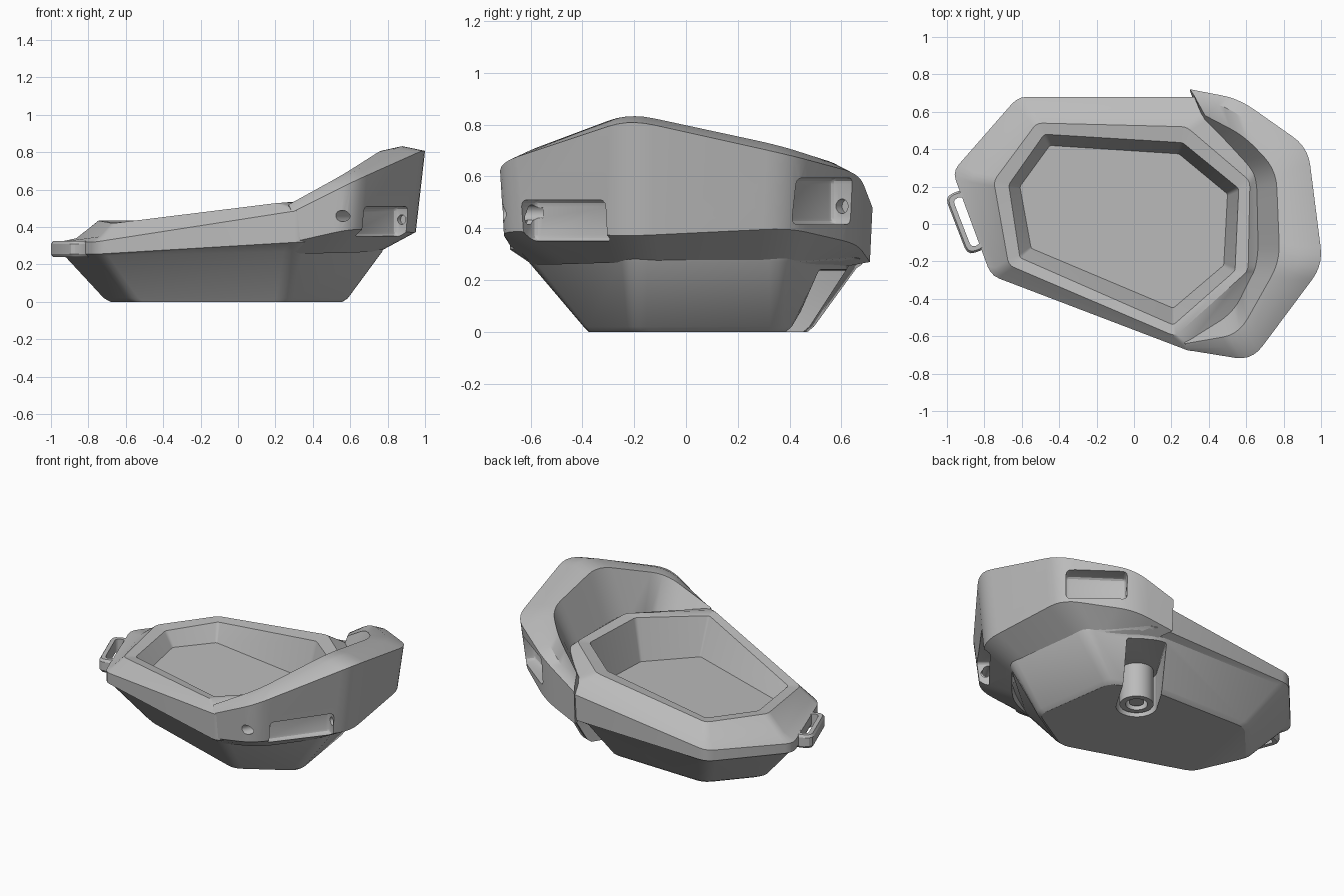
import bpy, bmesh, math
from mathutils import Vector, Matrix

if "Cube" in bpy.data.objects:
    bpy.data.objects.remove(bpy.data.objects["Cube"], do_unlink=True)

grey = bpy.data.materials.new("plain grey")
grey.use_nodes = True
GREY = (0.5, 0.5, 0.5, 1)
grey.diffuse_color = GREY
grey.node_tree.nodes["Principled BSDF"].inputs["Base Color"].default_value = GREY


def finish(name, bm):
    """Turn a bmesh into a linked object with the grey material."""
    bmesh.ops.recalc_face_normals(bm, faces=bm.faces)
    mesh = bpy.data.meshes.new(name)
    bm.to_mesh(mesh)
    bm.free()
    mesh.materials.append(grey)
    obj = bpy.data.objects.new(name, mesh)
    bpy.context.collection.objects.link(obj)
    return obj


def rounded(points, dist, closed=True, steps=4):
    """Replace each corner of a path by a short curve."""
    pts = [Vector(p) for p in points]
    out = []
    for i, p in enumerate(pts):
        if not closed and i in (0, len(pts) - 1):
            out.append(p)
            continue
        a, b = pts[i - 1] - p, pts[(i + 1) % len(pts)] - p
        start = p + a * min(0.45, dist / a.length)
        end = p + b * min(0.45, dist / b.length)
        for k in range(steps):
            t = k / (steps - 1)
            out.append(start * (1 - t) ** 2 + p * 2 * t * (1 - t) + end * t * t)
    return out


def loft(name, rings, wrap=False):
    """Skin closed rings; cap both ends, or join the last ring to the first."""
    bm = bmesh.new()
    rows = [[bm.verts.new(p) for p in ring] for ring in rings]
    n = len(rows[0])
    pairs = list(zip(rows, rows[1:])) + ([(rows[-1], rows[0])] if wrap else [])
    for low, high in pairs:
        for i in range(n):
            j = (i + 1) % n
            bm.faces.new((low[i], low[j], high[j], high[i]))
    if not wrap:
        bm.faces.new(rows[0])
        bm.faces.new(rows[-1])
    return finish(name, bm)


def box(name, center, half, turn, soft=0.025):
    """Soft-cornered box turned about z."""
    bm = bmesh.new()
    bmesh.ops.create_cube(bm, size=2)
    bmesh.ops.scale(bm, vec=half, verts=bm.verts)
    bmesh.ops.bevel(bm, geom=bm.edges[:], offset=soft, segments=3,
                    profile=0.5, affect='EDGES')
    bm.transform(Matrix.Translation(center) @ Matrix.Rotation(turn, 4, 'Z'))
    return finish(name, bm)


def rod(name, center, axis, radius, length):
    bm = bmesh.new()
    bmesh.ops.create_cone(bm, cap_ends=True, segments=24, radius1=radius,
                          radius2=radius, depth=length)
    turn = Vector((0, 0, 1)).rotation_difference(Vector(axis))
    bm.transform(Matrix.Translation(center) @ turn.to_matrix().to_4x4())
    return finish(name, bm)


def carve(obj, cutters):
    """Subtract every cutter and keep the evaluated mesh."""
    for c in cutters:
        c.hide_render = True
        mod = obj.modifiers.new(c.name, 'BOOLEAN')
        mod.operation, mod.solver, mod.object = 'DIFFERENCE', 'EXACT', c
        mod.use_self = True
    graph = bpy.context.evaluated_depsgraph_get()
    mesh = bpy.data.meshes.new_from_object(obj.evaluated_get(graph))
    obj.modifiers.clear()
    obj.data = mesh


# Tray: seven corners per ring, going from the base up and into the bowl
base = [(-.73, .21, .02), (-.58, -.13, .02), (.25, -.405, .02), (.595, -.2, .02),
        (.51, .375, .02), (.25, .475, .02), (-.48, .495, .02)]
sole = [(x * .95, y * .95, 0) for x, y, _ in base]
shoulder = [(-.93, .27, .235), (-.75, -.26, .245), (.3, -.62, .27), (.78, -.21, .27),
            (.7, .38, .27), (.34, .63, .26), (-.61, .66, .245)]
lip = [(-.97, .28, .26), (-.765, -.275, .255), (.33, -.692, .32), (.8, -.22, .34),
       (.72, .39, .34), (.38, .68, .28), (-.62, .68, .26)]
brim = [(x, y, z) for (x, y, _), z in zip(lip, (.32, .32, .49, .45, .45, .45, .33))]
ledge = [(-.87, .25, .34), (-.73, -.26, .35), (.28, -.65, .51), (.68, -.24, .49),
         (.67, .3, .49), (.39, .59, .48), (-.57, .61, .37)]
ridge = [(-.75, .23, .435), (-.67, -.22, .42), (.22, -.6, .53), (.61, -.25, .54),
         (.62, .23, .54), (.28, .52, .535), (-.52, .54, .435)]
opening = [(-.67, .21, .425), (-.61, -.18, .42), (.21, -.54, .52), (.54, -.25, .53),
           (.56, .19, .53), (.26, .435, .52), (-.48, .48, .43)]
outline = [(-.61, .2), (-.55, -.13), (.21, -.45), (.48, -.22), (.5, .16),
           (.24, .375), (-.45, .42)]
floor = [(x, y, .3 - .06 * x) for x, y in outline]
tray = loft("tray", [rounded(r, d) for r, d in (
    (sole, .05), (base, .05), (shoulder, .06), (lip, .05), (brim, .05), (ledge, .03),
    (ridge, .03), (opening, .015), (floor, .01))])

# Raised guard: six lengthwise rails, cut into stations and skinned
rails = [
    # tucked under the hull
    [(.31, -.59, .26), (.51, -.51, .26), (.77, -.2, .27), (.69, .38, .27),
     (.5, .52, .26), (.34, .6, .25)],
    # lower outer edge
    [(.29, -.67, .32), (.6, -.715, .39), (.96, -.22, .37), (.89, .4, .4),
     (.55, .66, .34), (.3, .71, .27)],
    # upper outer edge
    [(.29, -.675, .48), (.63, -.73, .65), (1.01, -.22, .82), (.93, .41, .68),
     (.56, .67, .61), (.3, .72, .48)],
    # crest
    [(.28, -.66, .5), (.59, -.66, .68), (.89, -.22, .845), (.85, .36, .72),
     (.53, .61, .64), (.325, .68, .5)],
    # upper inner edge
    [(.27, -.64, .52), (.56, -.59, .68), (.78, -.2, .82), (.76, .29, .735),
     (.59, .47, .67), (.38, .58, .53)],
    # lower inner edge
    [(.26, -.6, .47), (.53, -.48, .48), (.66, -.2, .49), (.65, .26, .49),
     (.51, .42, .49), (.38, .535, .46)],
]
rails = [rounded(r, .1, closed=False, steps=6) for r in rails]
guard = loft("raised_guard", list(zip(*rails)))

# Strap notch, strap pocket, their pin holes and two screw holes in the guard
front_dir, back_dir = Vector((.6, .8, 0)), Vector((-.82, .57, 0))
guard_cutters = [
    rod("end_hole_cutter", (.9, .26, .51), (.9, .43, 0), .03, .2),
    rod("front_hole_cutter", (.59, -.65, .46), (-.5, -.87, 0), .03, .2),
    box("notch_cutter", (.8, -.48, .43), (.2, .1, .08), math.atan2(.8, .6)),
    rod("notch_pin_cutter", (.755, -.446, .44), front_dir, .026, .45),
    box("pocket_cutter", (.735, .535, .505), (.18, .09, .09), math.atan2(.57, -.82)),
    rod("pocket_pin_cutter", Vector((.71, .5, .485)) + back_dir * .13, back_dir,
        .028, .18),
]
carve(guard, guard_cutters)

# Screw slot: round seat under the tray, opening out through the back of the hull
SEAT_X, SEAT_Y = .19, .25
slot_dir = Vector((.51, .86, 0))
slot_cutters = [
    rod("seat_cutter", (SEAT_X, SEAT_Y, .095), (0, 0, 1), .121, .29),
    box("slot_cutter", Vector((SEAT_X, SEAT_Y, .095)) + slot_dir * .3,
        (.12, .3, .145), -math.atan2(.51, .86), soft=.01),
]
carve(tray, slot_cutters)
for cutter in guard_cutters + slot_cutters:
    bpy.data.objects.remove(cutter, do_unlink=True)


# Screw boss hanging in the seat
def circle(radius, z):
    turns = [2 * math.pi * i / 32 for i in range(32)]
    return [(SEAT_X + radius * math.cos(a), SEAT_Y + radius * math.sin(a), z)
            for a in turns]


boss = loft("screw_boss", [circle(.1, .015), circle(.1, .25),
                           circle(.065, .25), circle(.065, .015)], wrap=True)
screw = rod("screw_head", (SEAT_X, SEAT_Y, .14), (0, 0, 1), .045, .22)

# Strap loop: flat rounded frame lying along the narrow end
along, out = Vector((.36, -.93, 0)), Vector((-.93, -.36, 0))


def frame(length, width, z, dist):
    mid = Vector((-.893, .012, z))
    corners = [mid + along * length * s + out * width * t
               for s, t in ((-1, -1), (1, -1), (1, 1), (-1, 1))]
    return rounded(corners, dist)


loop = loft("strap_loop", [
    frame(.16, .053, .24, .04), frame(.17, .062, .255, .045),
    frame(.17, .062, .31, .045), frame(.16, .053, .325, .04),
    frame(.137, .028, .325, .025), frame(.137, .028, .24, .025)], wrap=True)

# Smooth rounded corners, keep crisp edges
parts = [tray, guard, boss, screw, loop]
for part in parts:
    bpy.context.view_layer.objects.active = part
    part.select_set(True)
bpy.ops.object.shade_smooth_by_angle(angle=math.radians(28))
